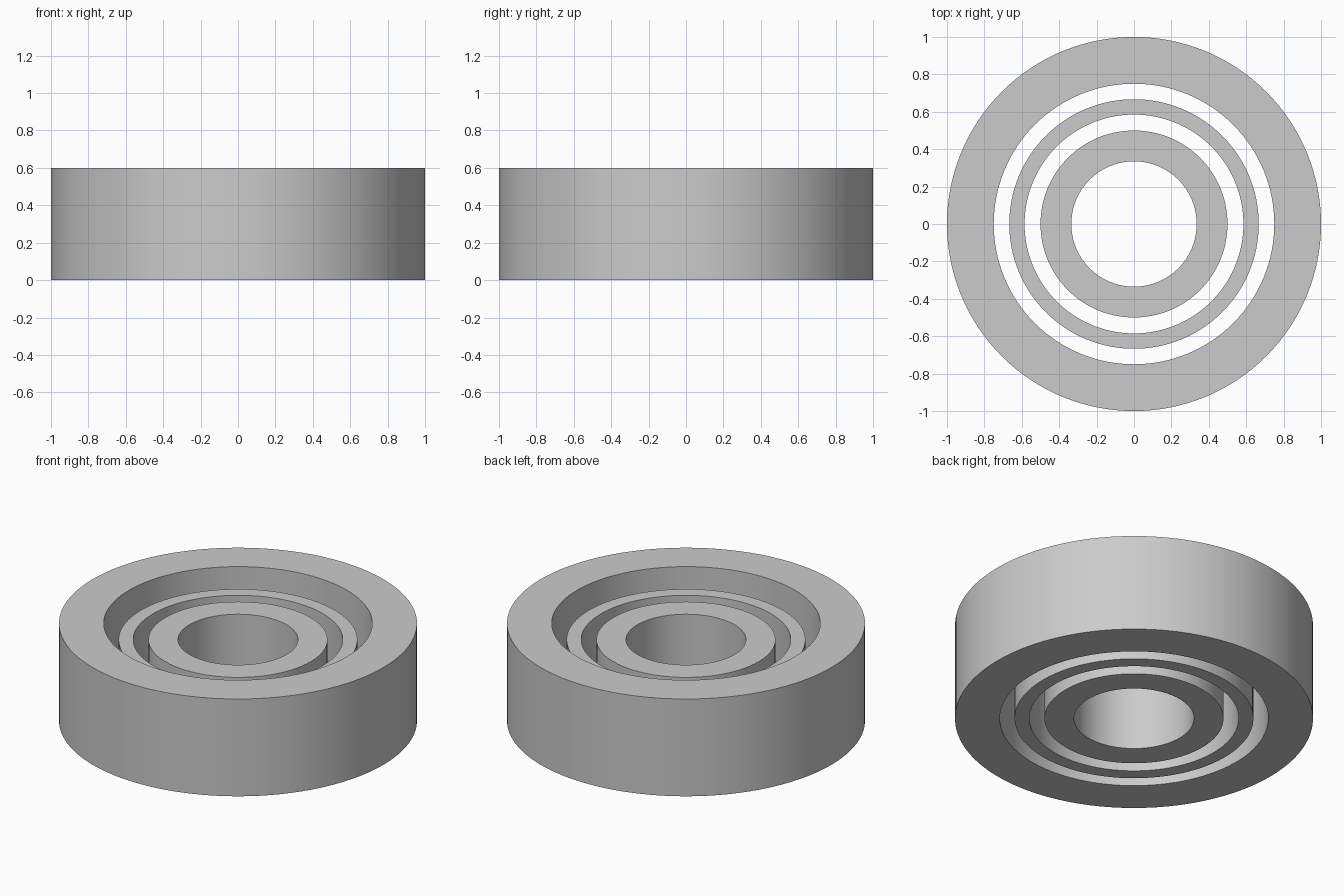
import bpy
import bmesh
import math

SEGMENTS = 128

cube = bpy.data.objects.get("Cube")
if cube:
    bpy.data.objects.remove(cube, do_unlink=True)

# Single plain grey for all rings
grey = bpy.data.materials.new("steel_grey")
grey.use_nodes = True
colour = (0.6, 0.6, 0.6, 1.0)
grey.diffuse_color = colour
grey.node_tree.nodes["Principled BSDF"].inputs["Base Color"].default_value = colour


def ring(name, inner, outer, height):
    """Rectangular section swept around z, standing on the floor."""
    bm = bmesh.new()
    section = [(inner, 0), (outer, 0), (outer, height), (inner, height)]
    loops = []
    for i in range(SEGMENTS):
        a = math.tau * i / SEGMENTS
        loops.append([bm.verts.new((r * math.cos(a), r * math.sin(a), z))
                      for r, z in section])
    for i, here in enumerate(loops):
        there = loops[(i + 1) % SEGMENTS]
        for j in range(4):
            k = (j + 1) % 4
            bm.faces.new((here[j], there[j], there[k], here[k]))
    bmesh.ops.recalc_face_normals(bm, faces=bm.faces)
    mesh = bpy.data.meshes.new(name)
    bm.to_mesh(mesh)
    bm.free()
    mesh.materials.append(grey)
    obj = bpy.data.objects.new(name, mesh)
    bpy.context.collection.objects.link(obj)
    bpy.ops.object.select_all(action="DESELECT")
    obj.select_set(True)
    bpy.context.view_layer.objects.active = obj
    bpy.ops.object.shade_smooth_by_angle(angle=math.radians(30))


# Three concentric rings, the outer one standing taller
ring("outer_ring", 0.75, 1.0, 0.6)
ring("middle_ring", 0.585, 0.667, 0.5)
ring("inner_ring", 0.335, 0.5, 0.5)
